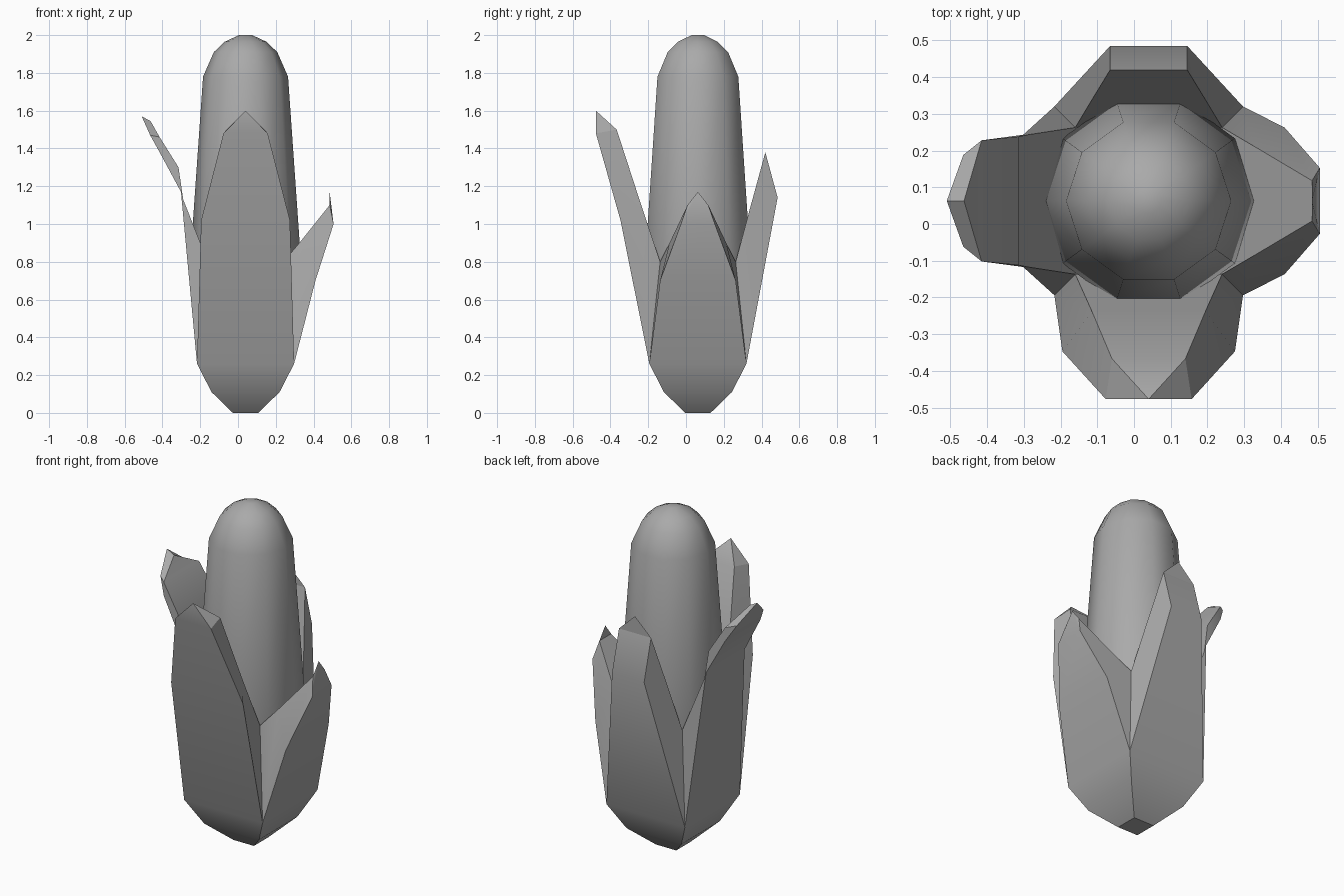
import bpy, bmesh, math
from mathutils import Matrix, Vector

cube = bpy.data.objects.get("Cube")
if cube:
    bpy.data.objects.remove(cube, do_unlink=True)

CENTRE = Vector((0.04, 0.063, 0))

grey = bpy.data.materials.new("plain_grey")
grey.use_nodes = True
COLOUR = (0.4, 0.4, 0.4, 1)
grey.diffuse_color = COLOUR
grey.node_tree.nodes["Principled BSDF"].inputs["Base Color"].default_value = COLOUR


def finish(name, bm, angle):
    """Clean the mesh and make a smooth-shaded object with sharp creases."""
    bmesh.ops.remove_doubles(bm, verts=bm.verts, dist=0.002)
    bmesh.ops.dissolve_degenerate(bm, edges=bm.edges, dist=0.001)
    bmesh.ops.recalc_face_normals(bm, faces=bm.faces)
    mesh = bpy.data.meshes.new(name)
    bm.to_mesh(mesh)
    bm.free()
    mesh.materials.append(grey)
    obj = bpy.data.objects.new(name, mesh)
    obj.location = CENTRE
    bpy.context.collection.objects.link(obj)
    bpy.ops.object.select_all(action="DESELECT")
    obj.select_set(True)
    bpy.context.view_layer.objects.active = obj
    bpy.ops.object.shade_smooth_by_angle(angle=math.radians(angle))


def quad(bm, *points):
    if len({tuple(round(c, 4) for c in p) for p in points}) > 2:
        bm.faces.new([bm.verts.new(p) for p in points])


def side_panel(bm, turn, outer, inner):
    """One husk side; rows are (half width, distance out, height)."""
    rot = Matrix.Rotation(math.radians(turn), 3, "Z")

    def pair(row):
        w, d, z = row
        return rot @ Vector((-w, -d, z)), rot @ Vector((w, -d, z))

    out = [pair(r) for r in outer]
    ins = [pair(r) for r in inner]
    cup = [pair((s, s, z)) for s, z in ((0.067, 0), (0.18, 0.11), (0.257, 0.26))]
    for rows in (cup, out, ins):
        for a, b in zip(rows, rows[1:]):
            quad(bm, a[0], a[1], b[1], b[0])
    # Thick rim between the outer and inner skins
    for side in (0, 1):
        for i in range(len(out) - 1):
            quad(bm, out[i][side], out[i + 1][side],
                 ins[i + 1][side], ins[i][side])


# Cob: ten-sided revolved profile with a rounded top
cob = bmesh.new()
rings = []
for r, z in ((0.2, 0.3), (0.29, 0.85), (0.225, 1.78), (0.168, 1.91),
             (0.11, 1.965), (0.035, 2.0)):
    rings.append([cob.verts.new((r * math.cos(k * math.tau / 10),
                                 r * math.sin(k * math.tau / 10), z))
                  for k in range(10)])
for a, b in zip(rings, rings[1:]):
    for k in range(10):
        n = (k + 1) % 10
        cob.faces.new((a[k], a[n], b[n], b[k]))
cob.faces.new(rings[0][::-1])
cob.faces.new(rings[-1])
finish("cob", cob, 40)

# Husk: square cup that opens into four pointed leaves
BASE = (0.257, 0.257, 0.26)
NOTCH = (0.2, 0.2, 0.8)
leaves = {
    # front
    0: ([BASE, (0.235, 0.41, 1.02), (0.117, 0.54, 1.48), (0, 0.54, 1.6)],
        [NOTCH, (0.155, 0.3, 1.1), (0.1, 0.43, 1.5), (0, 0.54, 1.6)]),
    # left
    90: ([BASE, (0.2, 0.37, 0.7), (0.09, 0.466, 1.0), (0, 0.445, 1.17)],
         [NOTCH, (0.15, 0.285, 0.9), (0.055, 0.445, 1.1), (0, 0.445, 1.17)]),
    # back
    180: ([BASE, (0.105, 0.422, 1.14), (0.105, 0.357, 1.38), (0, 0.357, 1.48)],
          [NOTCH, (0.155, 0.275, 1.08), (0.105, 0.357, 1.38), (0, 0.357, 1.48)]),
    # right
    270: ([BASE, (0.18, 0.342, 1.17), (0.165, 0.455, 1.38),
           (0.125, 0.505, 1.47), (0, 0.55, 1.57)],
          [NOTCH, (0.18, 0.33, 1.13), (0.175, 0.355, 1.3),
           (0.165, 0.455, 1.46), (0, 0.503, 1.545)]),
}
husk = bmesh.new()
for turn, (outer, inner) in leaves.items():
    side_panel(husk, turn, outer, inner)
# Flat bottom and hidden inner floor
for s, z in ((0.067, 0), (0.2, 0.8)):
    quad(husk, (-s, -s, z), (s, -s, z), (s, s, z), (-s, s, z))
finish("husk", husk, 30)
